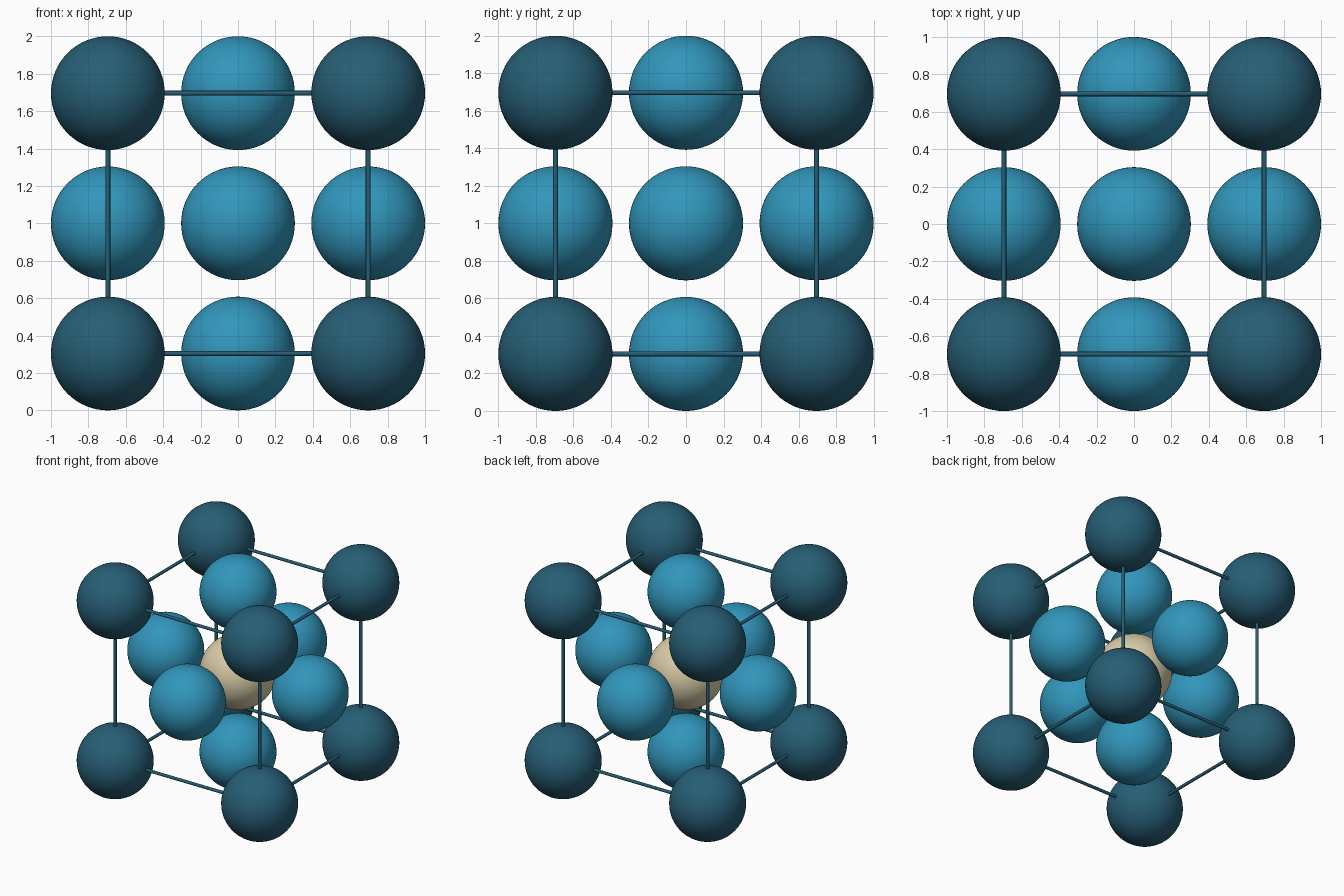
import bpy
from mathutils import Vector
from itertools import product

if "Cube" in bpy.data.objects:
    bpy.data.objects.remove(bpy.data.objects["Cube"])

A, R, ROD = 0.696, 0.304, 0.013   # half cell edge, atom radius, rod radius
MID = Vector((0, 0, 1))


def srgb(r, g, b):
    f = lambda c: c / 12.92 if c <= 0.04045 else ((c + 0.055) / 1.055) ** 2.4
    return (f(r / 255), f(g / 255), f(b / 255), 1)


def material(name, rgb):
    m = bpy.data.materials.new(name)
    m.diffuse_color = srgb(*rgb)
    m.use_nodes = True
    m.node_tree.nodes["Principled BSDF"].inputs["Base Color"].default_value = m.diffuse_color
    return m


dark = material("dark_teal", (38, 94, 117))
blue = material("bright_blue", (49, 150, 187))
sand = material("sand", (216, 204, 166))


def finish(name, mat):
    ob = bpy.context.object
    ob.name = name
    ob.data.materials.append(mat)
    bpy.ops.object.shade_smooth_by_angle()


def atom(name, pos, mat):
    bpy.ops.mesh.primitive_uv_sphere_add(segments=64, ring_count=32, radius=R,
                                         location=MID + Vector(pos))
    finish(name, mat)


# Corner atoms
for c in product((-A, A), repeat=3):
    atom("corner_atom", c, dark)

# Face atoms and edge rods, axis by axis
for axis in range(3):
    for s in (-A, A):
        p = Vector((0, 0, 0))
        p[axis] = s
        atom("face_atom", p, blue)
    d = Vector((0, 0, 0))
    d[axis] = 1
    for u, v in product((-A, A), repeat=2):
        p = Vector((0, 0, 0))
        p[(axis + 1) % 3], p[(axis + 2) % 3] = u, v
        bpy.ops.mesh.primitive_cylinder_add(
            vertices=16, radius=ROD, depth=2 * A, location=MID + p,
            rotation=d.to_track_quat('Z', 'Y').to_euler())
        finish("edge_rod", dark)

# Centre atom
atom("centre_atom", (0, 0, 0), sand)
